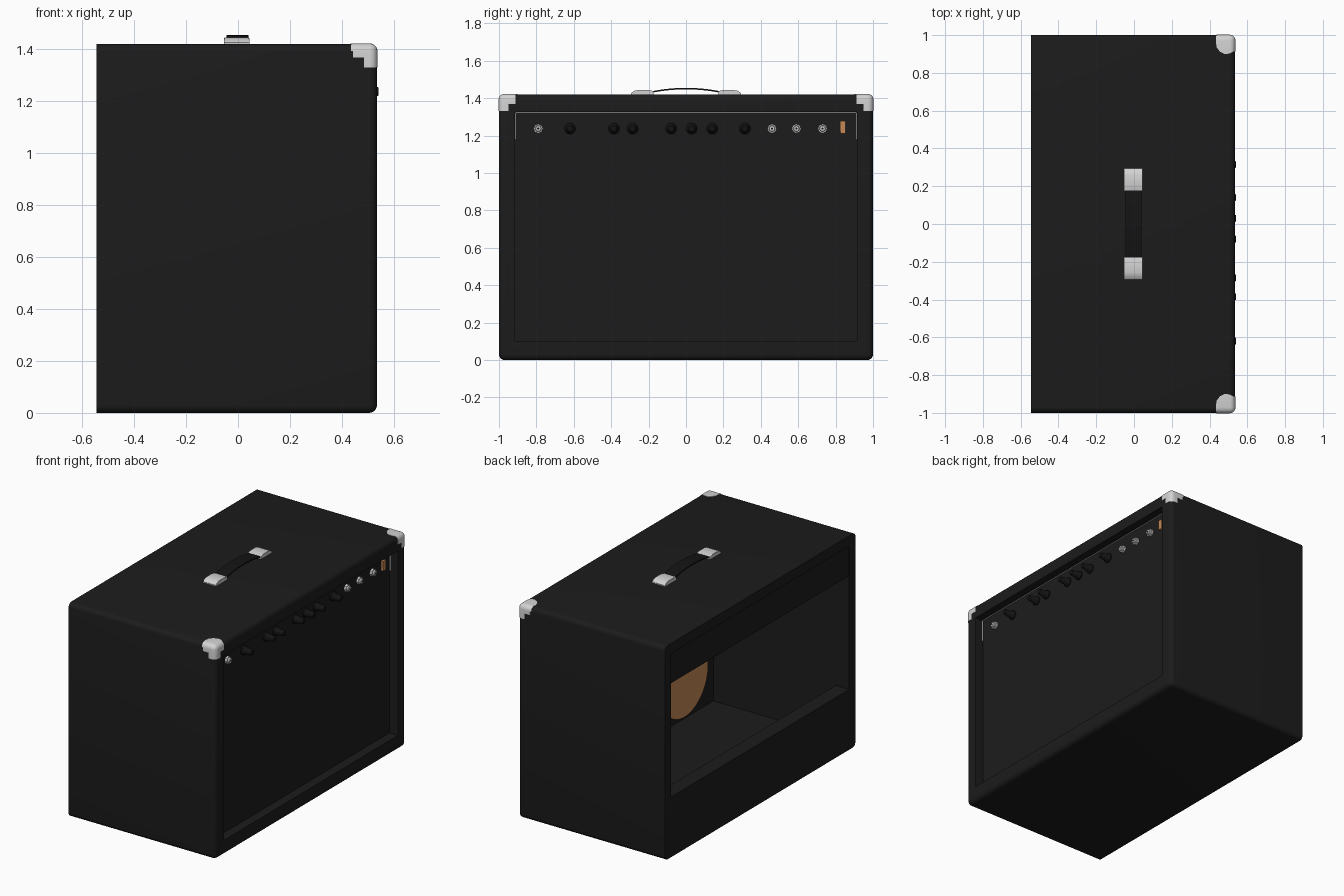
import bpy, bmesh, math
from mathutils import Matrix, Vector

if "Cube" in bpy.data.objects:
    bpy.data.objects.remove(bpy.data.objects["Cube"])


def material(name, rgb):
    m = bpy.data.materials.new(name)
    m.diffuse_color = (*rgb, 1)
    m.use_nodes = True
    m.node_tree.nodes["Principled BSDF"].inputs["Base Color"].default_value = m.diffuse_color
    return m


COVER = material("black covering", (0.0115, 0.0115, 0.0115))
CLOTH = material("grille black", (0.012, 0.012, 0.012))
KNOB = material("knob black", (0.007, 0.007, 0.007))
CHROME = material("chrome", (0.65, 0.65, 0.65))
AMBER = material("amber brown", (0.56, 0.25, 0.09))


def finish(bm, name, mat, angle=35):
    bmesh.ops.recalc_face_normals(bm, faces=bm.faces)
    me = bpy.data.meshes.new(name)
    bm.to_mesh(me)
    bm.free()
    me.materials.append(mat)
    me.shade_smooth()
    me.set_sharp_from_angle(angle=math.radians(angle))
    ob = bpy.data.objects.new(name, me)
    bpy.context.collection.objects.link(ob)
    return ob


def box_bm(lo, hi):
    bm = bmesh.new()
    lo, hi = Vector(lo), Vector(hi)
    size, mid = hi - lo, (lo + hi) / 2
    bmesh.ops.create_cube(bm, size=1, matrix=Matrix.Translation(mid) @ Matrix.Diagonal((*size, 1)))
    return bm


def box(name, lo, hi, mat):
    return finish(box_bm(lo, hi), name, mat)


def prism(name, pts, axis, a, b, mat, bevel=0):
    """Extrude a 2D outline along an axis; the outline uses the other two axes in order."""
    def place(p, v):
        c = list(p)
        c.insert(axis, v)
        return c
    bm = bmesh.new()
    face = bm.faces.new([bm.verts.new(place(p, a)) for p in pts])
    ext = bmesh.ops.extrude_face_region(bm, geom=[face])
    verts = [g for g in ext["geom"] if isinstance(g, bmesh.types.BMVert)]
    off = [0, 0, 0]
    off[axis] = b - a
    bmesh.ops.translate(bm, verts=verts, vec=off)
    if bevel:
        bmesh.ops.bevel(bm, geom=bm.edges[:], offset=bevel, segments=2, affect='EDGES')
    return finish(bm, name, mat)


def turned(name, y, z, rings, mat, sides=24):
    """Solid turned around x from (x, radius) rings."""
    bm = bmesh.new()
    loops = []
    for x, r in rings:
        loops.append([bm.verts.new((x, y + r * math.cos(2 * math.pi * i / sides),
                                    z + r * math.sin(2 * math.pi * i / sides))) for i in range(sides)])
    for p, q in zip(loops, loops[1:]):
        for i in range(sides):
            j = (i + 1) % sides
            bm.faces.new((p[i], p[j], q[j], q[i]))
    bm.faces.new(loops[0])
    bm.faces.new(loops[-1])
    return finish(bm, name, mat)


def rounded_case(name, grow, mat):
    """Box with every edge rounded except those of the flat back."""
    bm = box_bm((-0.545, -1 - grow, -grow), (0.535 + grow, 1 + grow, 1.42 + grow))
    edges = [e for e in bm.edges if max(v.co.x for v in e.verts) > 0]
    bmesh.ops.bevel(bm, geom=edges, offset=0.03, segments=5, profile=0.5, affect='EDGES')
    return finish(bm, name, mat)


def apply_boolean(ob, cutter, operation):
    mod = ob.modifiers.new("cut", 'BOOLEAN')
    mod.operation, mod.object, mod.solver = operation, cutter, 'EXACT'
    bpy.context.view_layer.update()
    me = bpy.data.meshes.new_from_object(ob.evaluated_get(bpy.context.evaluated_depsgraph_get()))
    ob.modifiers.clear()
    ob.data = me
    bpy.data.objects.remove(cutter)
    me.shade_smooth()
    me.set_sharp_from_angle(angle=math.radians(35))


# Cabinet shell: hollow with an open back, front recess
cabinet = rounded_case("cabinet", 0, COVER)
for lo, hi in (((-0.7, -0.938, 0.055), (0.455, 0.938, 1.352)),
               ((0.47, -0.913, 0.10), (0.7, 0.913, 1.325))):
    apply_boolean(cabinet, box("cutter", lo, hi, COVER), 'DIFFERENCE')

# Front cloth and back panels
FACE = 0.473
box("grille_cloth", (0.468, -0.9125, 0.1005), (FACE, 0.9125, 1.3245), CLOTH)
box("upper_back_panel", (-0.538, -0.938, 1.15), (-0.515, 0.938, 1.352), COVER)
box("lower_back_panel", (-0.545, -0.94, 0.05), (-0.445, 0.94, 0.40), COVER)
for s in (-1, 1):
    box("back_cleat", (-0.543, min(s * 0.935, s * 0.94), 0.39),
        (-0.45, max(s * 0.935, s * 0.94), 1.352), COVER)

# Thin bright trim lining the recess around the control area
box("panel_trim_top", (FACE, -0.912, 1.3243), (FACE + 0.008, 0.912, 1.3255), CHROME)
for s in (-1, 1):
    box("panel_trim_side", (FACE, min(s * 0.9123, s * 0.9135), 1.18),
        (FACE + 0.008, max(s * 0.9123, s * 0.9135), 1.324), CHROME)

# Single centred speaker: basket and magnet cover, seen through the back
turned("speaker_basket", 0, 0.67, [(0.457, 0.44), (0.43, 0.44), (0.41, 0.41), (0.2, 0.23), (0.1, 0.2)], KNOB, 48)
turned("speaker_magnet", 0, 0.67, [(0.12, 0.245), (0.01, 0.245)], AMBER, 48)

# Metal corner caps: thin slices of a slightly larger case
for s in (-1, 1):
    front = [(s * y, z) for y, z in ((1.1, 1.5), (0.912, 1.5), (0.912, 1.368), (0.95, 1.368),
                                     (0.95, 1.33), (1.1, 1.33))]
    side = [(0.6, 1.5), (0.443, 1.5), (0.443, 1.368), (0.485, 1.368), (0.485, 1.33), (0.6, 1.33)]
    top = [(x, s * y) for x, y in ((0.6, 1.1), (0.443, 1.1), (0.433, 0.965), (0.438, 0.935), (0.455, 0.912),
                                   (0.48, 0.9), (0.505, 0.902), (0.525, 0.912), (0.6, 0.912))]
    for pts, axis, a, b in ((front, 0, 0.503, 0.6), (side, 1, s * 0.972, s * 1.1), (top, 2, 1.392, 1.5)):
        cap = rounded_case("corner_cap", 0.002, CHROME)
        apply_boolean(cap, prism("cutter", pts, axis, a, b, CHROME), 'INTERSECT')

# Control knobs
ROW = 1.237
for y in (-0.62, -0.385, -0.285, -0.08, 0.03, 0.14, 0.315):
    turned("knob", y, ROW, [(0.47, 0.03), (0.482, 0.03), (0.49, 0.023), (0.537, 0.018), (0.541, 0.015)], KNOB)

# Jacks and toggles: nut, bushing and dark centre
for y in (-0.79, 0.46, 0.59, 0.73):
    turned("jack_nut", y, ROW, [(0.47, 0.025), (0.488, 0.025)], CHROME, 8)
    turned("jack_bushing", y, ROW, [(0.48, 0.017), (0.498, 0.017), (0.501, 0.014)], CHROME, 16)
    turned("jack_hole", y, ROW, [(0.49, 0.006), (0.502, 0.006)], KNOB, 12)

# Amber power switch
prism("power_switch", [(0.825, 1.212), (0.852, 1.212), (0.854, 1.277), (0.823, 1.277)], 0, 0.468, 0.49, AMBER)

# Carrying handle: arched strap and two end caps
N = 16
ys = [-0.2 + 0.4 * i / N for i in range(N + 1)]
arch = [(y, 1.455 - 0.022 * (y / 0.2) ** 2) for y in ys]
prism("handle_strap", arch + [(y, z - 0.008) for y, z in reversed(arch)], 0, -0.045, 0.040, KNOB)
for s in (-1, 1):
    cap = [(0.175, 1.418), (0.175, 1.438), (0.2, 1.444), (0.255, 1.444), (0.28, 1.438), (0.295, 1.425), (0.295, 1.418)]
    prism("handle_end_cap", [(s * y, z) for y, z in cap], 0, -0.053, 0.045, CHROME, 0.002)
